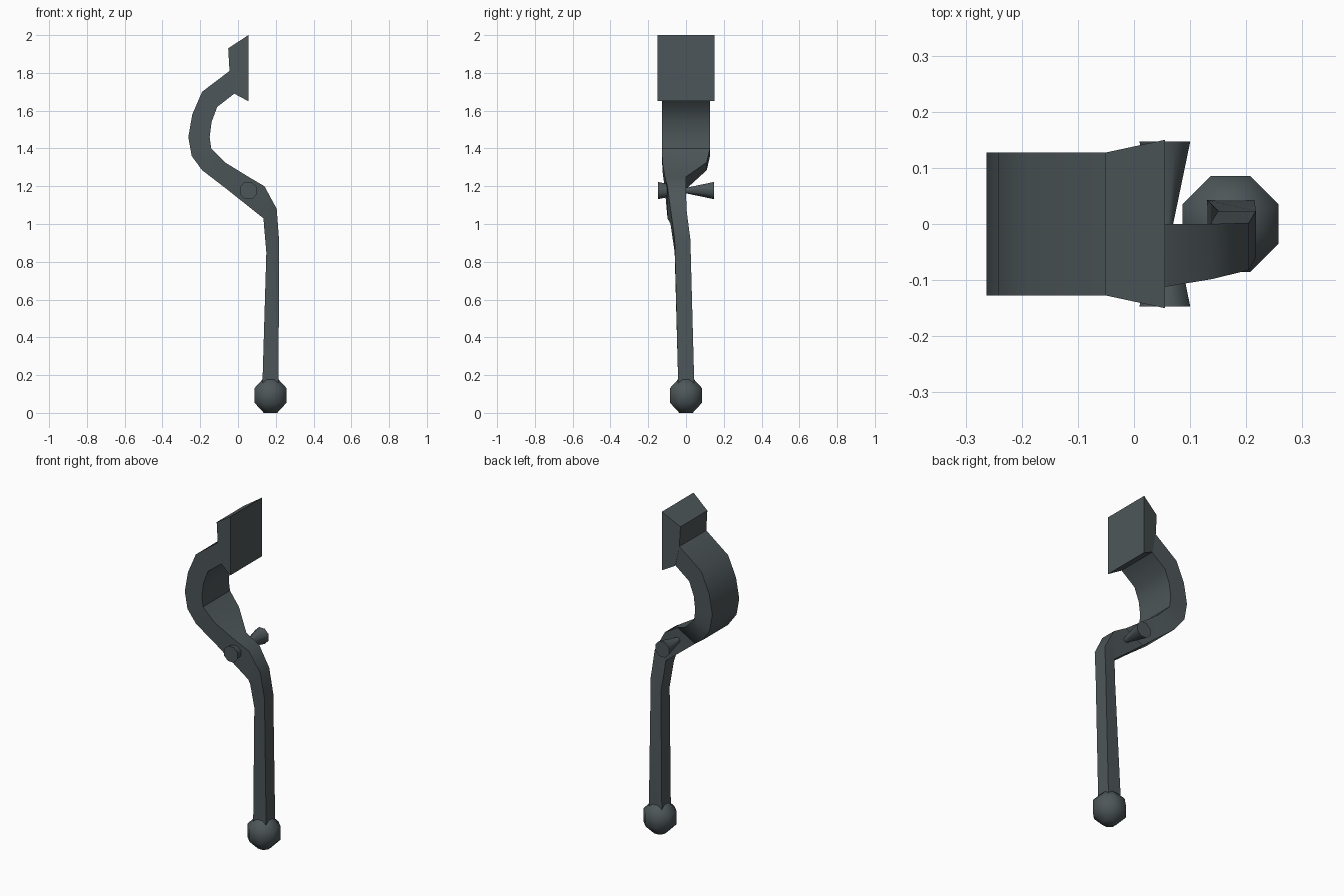
import bpy, bmesh, math
from mathutils import Vector

if "Cube" in bpy.data.objects:
    bpy.data.objects.remove(bpy.data.objects["Cube"])

steel = bpy.data.materials.new("dark slate metal")
steel.diffuse_color = (0.075, 0.094, 0.1, 1)
steel.use_nodes = True
steel.node_tree.nodes["Principled BSDF"].inputs["Base Color"].default_value = steel.diffuse_color


def finish(name, bm, angle):
    bmesh.ops.recalc_face_normals(bm, faces=bm.faces)
    me = bpy.data.meshes.new(name)
    bm.to_mesh(me)
    bm.free()
    ob = bpy.data.objects.new(name, me)
    bpy.context.collection.objects.link(ob)
    me.materials.append(steel)
    bpy.ops.object.select_all(action='DESELECT')
    bpy.context.view_layer.objects.active = ob
    ob.select_set(True)
    bpy.ops.object.shade_smooth_by_angle(angle=math.radians(angle))
    return ob


def loft(name, rings, angle):
    """Skin a row of equal-length point rings and cap both ends."""
    bm = bmesh.new()
    rows = [[bm.verts.new(p) for p in r] for r in rings]
    for a, b in zip(rows, rows[1:]):
        n = len(a)
        for i in range(n):
            j = (i + 1) % n
            bm.faces.new((a[i], a[j], b[j], b[i]))
    bm.faces.new(rows[0])
    bm.faces.new(rows[-1])
    return finish(name, bm, angle)


def lathe(name, centre, axis, profile, angle, sides=8):
    """Spin (radius, offset) pairs about the y or z axis."""
    rings = []
    for r, h in profile:
        ring = []
        for i in range(sides):
            t = 2 * math.pi * (i + 0.5) / sides
            c, s = r * math.cos(t), r * math.sin(t)
            ring.append(Vector(centre) + Vector((c, s, h) if axis == 'z' else (c, h, s)))
        rings.append(ring)
    return loft(name, rings, angle)


# Lever arm: outer x,z / inner x,z / front y / back y per cross-section
sections = [
    (-0.045, 1.81, -0.02, 1.69, -0.127, 0.127),
    (-0.19, 1.70, -0.11, 1.62, -0.127, 0.127),
    (-0.242, 1.58, -0.14, 1.54, -0.127, 0.127),
    (-0.263, 1.46, -0.15, 1.46, -0.127, 0.127),
    (-0.245, 1.36, -0.142, 1.40, -0.127, 0.127),
    (-0.19, 1.285, -0.07, 1.327, -0.125, 0.11),
    (-0.06, 1.185, 0.055, 1.25, -0.112, 0.0),
    (0.135, 1.03, 0.14, 1.20, -0.098, 0.0),
    (0.137, 1.0, 0.205, 1.08, -0.082, 0.002),
    (0.15, 0.85, 0.217, 0.92, -0.06, 0.023),
    (0.13, 0.18, 0.215, 0.18, -0.042, 0.043),
    (0.13, 0.13, 0.215, 0.13, -0.042, 0.043),
]
loft("lever_arm", [[(ox, f, oz), (ix, f, iz), (ix, b, iz), (ox, b, oz)]
                   for ox, oz, ix, iz, f, b in sections], 32)

# Mounting pad flaring out to its flat face
pad_profile = [(-0.052, 1.93, 0.127), (0.055, 2.0, 0.15), (0.055, 1.65, 0.15),
               (-0.02, 1.69, 0.13), (-0.045, 1.81, 0.127)]
loft("mounting_pad", [[(x, s * w, z) for x, z, w in pad_profile]
                      for s in (-1, 1)], 10)

# Pivot pin pinched in the middle
lathe("pivot_pin", (0.055, 0, 1.177), 'y',
      [(0.049, -0.147), (0.016, 0.0), (0.049, 0.147)], 50)

# Faceted ball knob
R = 0.1
lathe("ball_knob", (0.172, 0, 0.0924), 'z',
      [(R * math.sin(math.radians(a)), -R * math.cos(math.radians(a)))
       for a in (22.5, 67.5, 112.5, 157.5)], 50)
